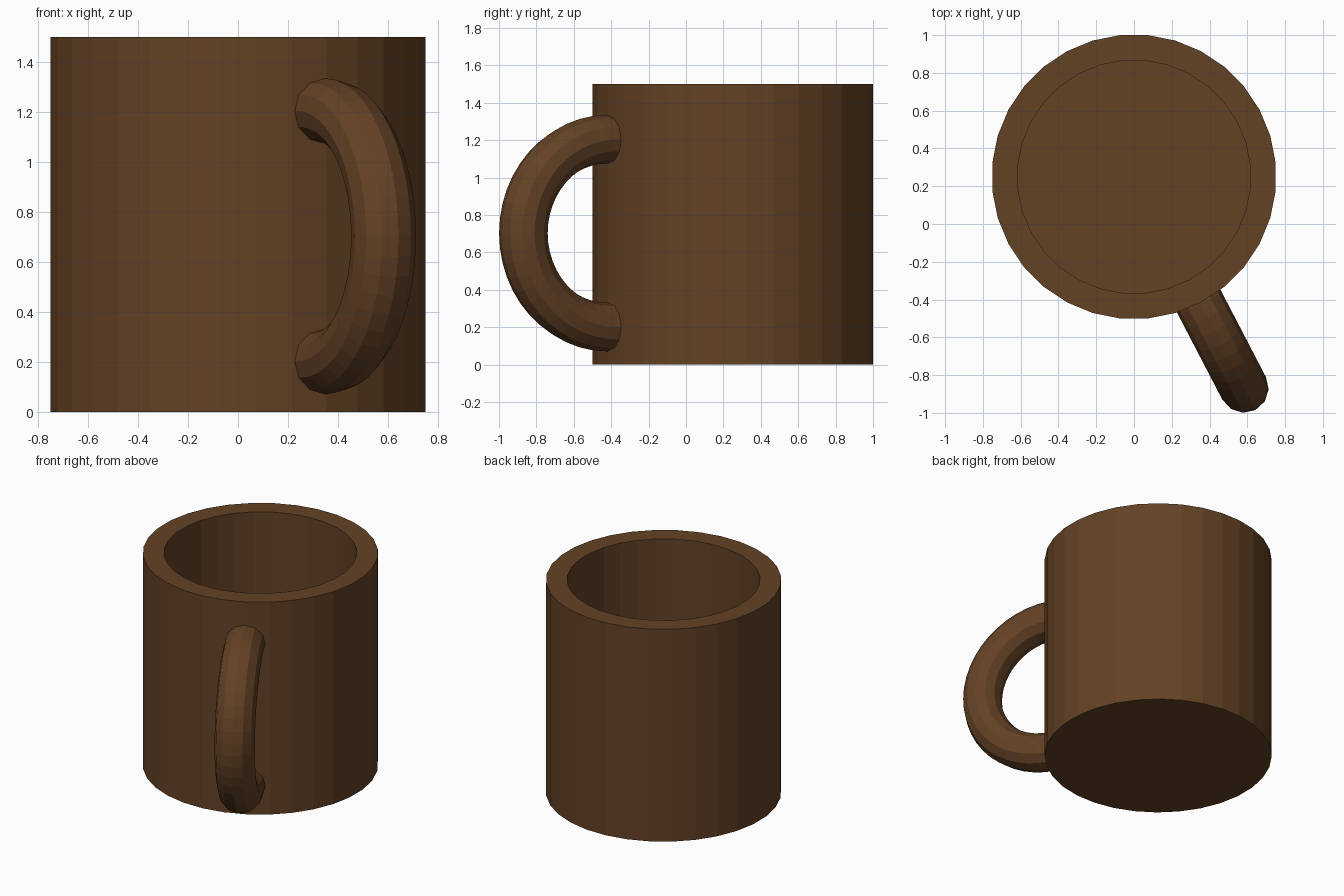
import bpy, bmesh
from math import sin, cos, pi, radians
from mathutils import Vector

if "Cube" in bpy.data.objects:
    bpy.data.objects.remove(bpy.data.objects["Cube"])

brown = bpy.data.materials.new("brown")
brown.diffuse_color = (0.127, 0.054, 0.0185, 1)
brown.use_nodes = True
brown.node_tree.nodes["Principled BSDF"].inputs["Base Color"].default_value = brown.diffuse_color


def make(name, rings):
    """Bridge a list of equal-length rings and cap both ends."""
    bm = bmesh.new()
    loops = [[bm.verts.new(p) for p in ring] for ring in rings]
    n = len(loops[0])
    for a, b in zip(loops, loops[1:]):
        for i in range(n):
            j = (i + 1) % n
            bm.faces.new((a[i], a[j], b[j], b[i]))
    bm.faces.new(loops[0])
    bm.faces.new(loops[-1])
    bmesh.ops.recalc_face_normals(bm, faces=bm.faces)
    me = bpy.data.meshes.new(name)
    bm.to_mesh(me)
    bm.free()
    me.materials.append(brown)
    ob = bpy.data.objects.new(name, me)
    bpy.context.collection.objects.link(ob)
    return ob


# Mug body: outer wall, rim, inner wall and inner floor
SIDES = 32
CY = 0.25
profile = [(0.7536, 0), (0.7536, 1.5), (0.618, 1.5), (0.618, 0.135)]
make("mug_body", [[(r * cos((i + 0.5) * 2 * pi / SIDES),
                    CY + r * sin((i + 0.5) * 2 * pi / SIDES), z)
                   for i in range(SIDES)] for r, z in profile])

# Handle: half ring whose ends sink into the wall
turn = radians(27.5)
out = Vector((sin(turn), -cos(turn), 0))
side = Vector((cos(turn), sin(turn), 0))
up = Vector((0, 0, 1))
centre = Vector((0, CY, 0.703)) + out * 0.76
R, TUBE, TUBE_SIDES, STEPS = 0.502, 0.13, 12, 26
rings = []
for k in range(STEPS + 1):
    a = radians(-97.5 + 195 * k / STEPS)
    radial = out * cos(a) + up * sin(a)
    rings.append([centre + radial * (R + TUBE * cos(t)) + side * (TUBE * sin(t))
                  for t in (2 * pi * i / TUBE_SIDES for i in range(TUBE_SIDES))])
make("handle", rings)
